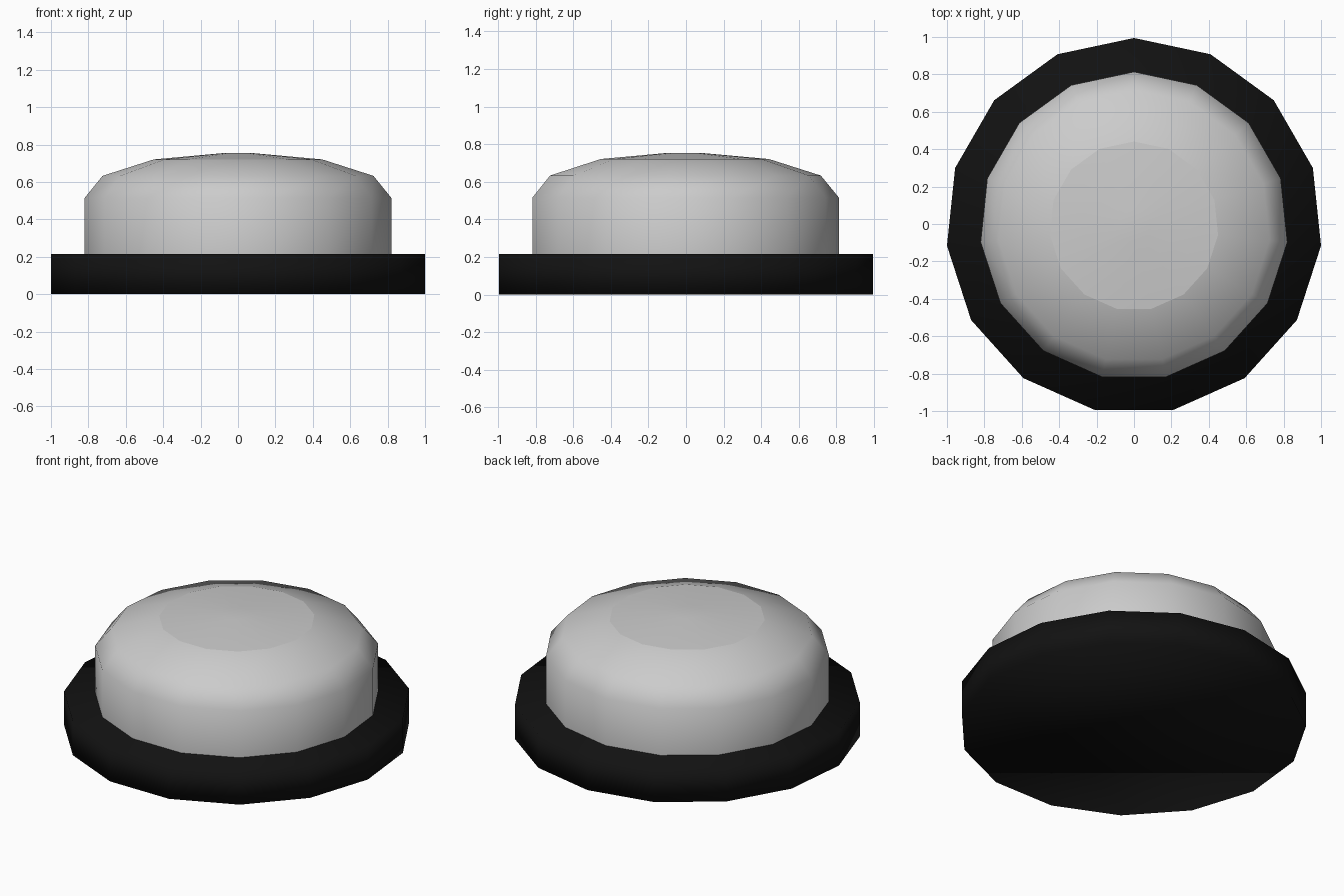
import bpy, bmesh, math

if "Cube" in bpy.data.objects:
    bpy.data.objects.remove(bpy.data.objects["Cube"])

SIDES = 15
Y_SHIFT = -0.011  # centres the odd-sided outline


def lathe(name, profile, cap_bottom, sharp_radius=None):
    """Spin (radius, z) points into a 15-sided part with a closed top."""
    bm = bmesh.new()
    rings = []
    for r, z in profile:
        rings.append([bm.verts.new((r * math.sin(-2 * math.pi * i / SIDES),
                                    r * math.cos(2 * math.pi * i / SIDES) + Y_SHIFT, z))
                      for i in range(SIDES)])
    for low, high in zip(rings, rings[1:]):
        for i in range(SIDES):
            j = (i + 1) % SIDES
            bm.faces.new((low[i], low[j], high[j], high[i]))
    bm.faces.new(rings[-1])
    if cap_bottom:
        bm.faces.new(rings[0][::-1])
    for f in bm.faces:
        f.smooth = True
    for e in bm.edges:
        # hard edges: steep folds and the rim of the chosen ring
        if len(e.link_faces) == 2 and e.calc_face_angle() > math.radians(50):
            e.smooth = False
        if sharp_radius and all(
                abs(math.hypot(v.co.x, v.co.y - Y_SHIFT) - sharp_radius) < 1e-3
                for v in e.verts):
            e.smooth = False
    mesh = bpy.data.meshes.new(name)
    bm.to_mesh(mesh)
    bm.free()
    obj = bpy.data.objects.new(name, mesh)
    bpy.context.collection.objects.link(obj)
    return obj


# Black base plate
base = lathe("base", [(1.0055, 0), (1.0055, 0.216)], True)
black = bpy.data.materials.new("black")
black.diffuse_color = (0.006, 0.006, 0.006, 1)
black.use_nodes = True
black.node_tree.nodes["Principled BSDF"].inputs["Base Color"].default_value = black.diffuse_color
base.data.materials.append(black)

# Grey domed button
lathe("button_dome",
      [(0.8245, 0.216), (0.8245, 0.515), (0.728, 0.633), (0.452, 0.721), (0.085, 0.754)],
      False, sharp_radius=0.452)
